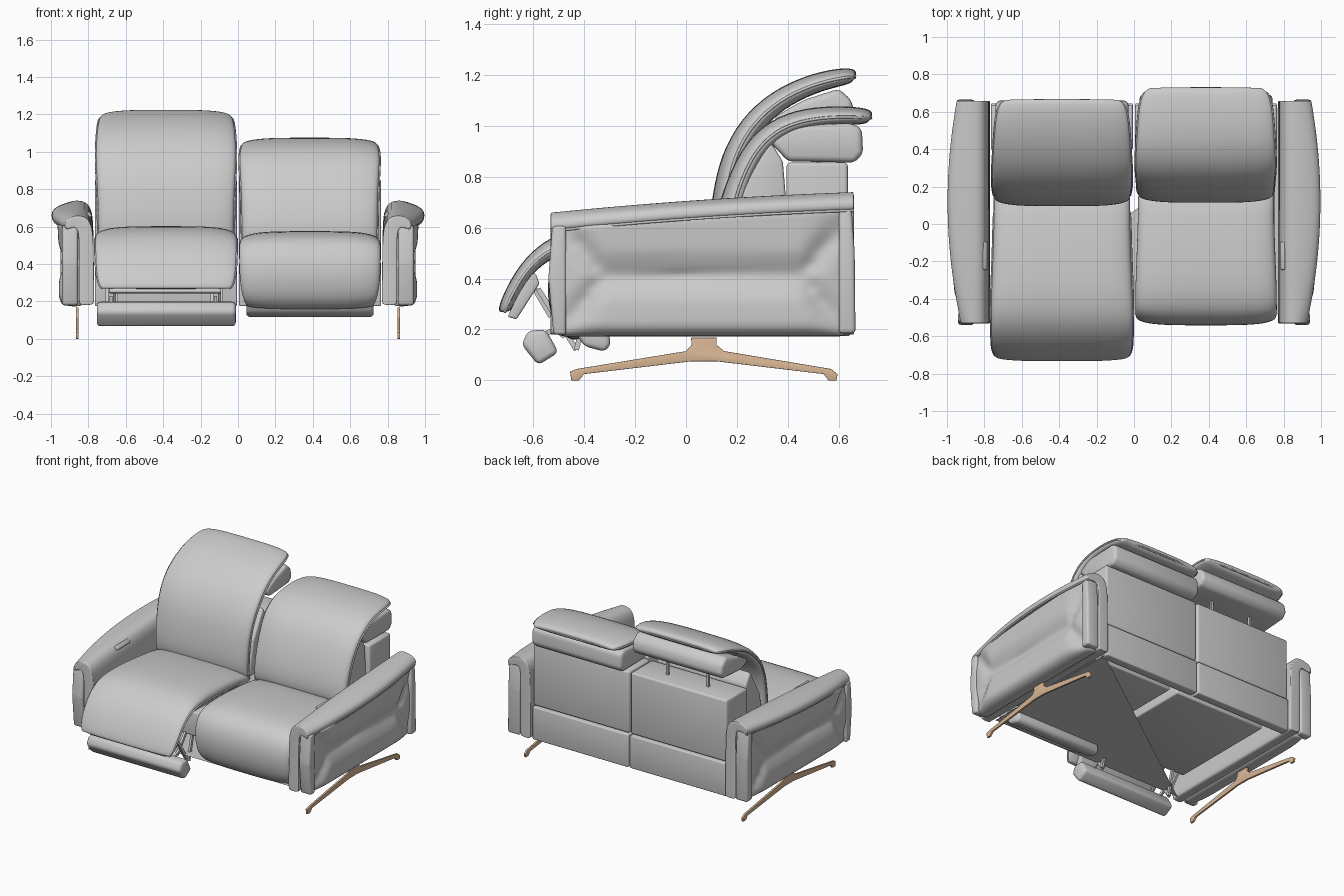
import bpy, bmesh, math
from mathutils import Vector

cube = bpy.data.objects.get("Cube")
if cube:
    bpy.data.objects.remove(cube, do_unlink=True)

wood = bpy.data.materials.new("tan_metal")
wood.use_nodes = True
tan = (.69, .47, .3, 1)
wood.diffuse_color = tan
wood.node_tree.nodes["Principled BSDF"].inputs["Base Color"].default_value = tan


def finish(name, bm, smooth_angle=None, material=None, levels=0):
    """Turn a bmesh into a shaded object."""
    bmesh.ops.recalc_face_normals(bm, faces=bm.faces)
    mesh = bpy.data.meshes.new(name)
    bm.to_mesh(mesh)
    bm.free()
    obj = bpy.data.objects.new(name, mesh)
    bpy.context.collection.objects.link(obj)
    if material:
        mesh.materials.append(material)
    for polygon in mesh.polygons:
        polygon.use_smooth = True
    if smooth_angle:
        bpy.ops.object.select_all(action="DESELECT")
        obj.select_set(True)
        bpy.context.view_layer.objects.active = obj
        bpy.ops.object.shade_smooth_by_angle(angle=math.radians(smooth_angle))
    if levels:
        subdivision = obj.modifiers.new("smooth_surface", "SUBSURF")
        subdivision.levels = subdivision.render_levels = levels
    return obj


def loft(name, rings, levels=2):
    """Skin a row of closed, even-sided rings; both caps are ladders of quads."""
    bm = bmesh.new()
    rows = [[bm.verts.new(point) for point in ring] for ring in rings]
    count = len(rows[0])
    for a, b in zip(rows, rows[1:]):
        for i in range(count):
            j = (i + 1) % count
            bm.faces.new((a[i], a[j], b[j], b[i]))
    for cap in (rows[0], rows[-1]):
        for i in range(count // 2 - 1):
            bm.faces.new((cap[i], cap[i + 1], cap[-2 - i], cap[-1 - i]))
    return finish(name, bm, levels=levels)


def prism(name, profile, x_from, x_to, bevel=0.0, material=None):
    """Extrude a side profile across x, with rounded edges."""
    bm = bmesh.new()
    face = bm.faces.new([bm.verts.new((x_from, y, z)) for y, z in profile])
    extruded = bmesh.ops.extrude_face_region(bm, geom=[face])
    moved = [v for v in extruded["geom"] if isinstance(v, bmesh.types.BMVert)]
    bmesh.ops.translate(bm, verts=moved, vec=(x_to - x_from, 0, 0))
    bmesh.ops.recalc_face_normals(bm, faces=bm.faces)
    if bevel:
        bmesh.ops.bevel(bm, geom=list(bm.edges), offset=bevel, segments=3,
                        profile=0.5, affect="EDGES", clamp_overlap=True)
    return finish(name, bm, smooth_angle=40, material=material)


def box(name, x_span, y_span, z_span, bevel=0.0):
    (y0, y1), (z0, z1) = y_span, z_span
    return prism(name, [(y0, z0), (y1, z0), (y1, z1), (y0, z1)], *x_span, bevel)


def bar(name, x, start, end, width=.02):
    """Flat steel link between two side-view points."""
    a, b = Vector(start), Vector(end)
    side = (b - a).normalized().orthogonal() * width / 2
    return prism(name, [a - side, a + side, b + side, b - side], x - .008, x + .008)


def piping(name, points, radius=.006):
    curve = bpy.data.curves.new(name, "CURVE")
    curve.dimensions = "3D"
    curve.bevel_depth = radius
    curve.bevel_resolution = 1
    curve.resolution_u = 4
    spline = curve.splines.new("NURBS")
    spline.points.add(len(points) - 1)
    for target, point in zip(spline.points, points):
        target.co = (*point, 1)
    spline.use_endpoint_u = True
    bpy.context.collection.objects.link(bpy.data.objects.new(name, curve))


def rounded(value, power):
    return math.copysign(abs(value) ** power, value)


def cushion(name, centre, path, widths, thick, crown=.012, trim=False, sides=24):
    """Padded sheet: its outer face follows the path, thickness goes inward."""
    points = [Vector(p) for p in path]
    last = len(points) - 1
    rings, left, right = [], [], []
    for i, p in enumerate(points):
        along = (points[min(i + 1, last)] - points[max(i - 1, 0)]).normalized()
        inward = Vector((-along.y, along.x))
        w, t = widths[i], thick[i]
        ring = []
        for k in range(sides):
            angle = math.tau * (k + .5) / sides
            u = rounded(math.cos(angle), .4)
            v = t / 2 * (1 - rounded(math.sin(angle), .6))
            if v < t / 2:
                v -= crown * (1 - u * u)
            q = p + inward * v
            ring.append((centre + w * u, q.x, q.y))
        rings.append(ring)
        edge = p + inward * t / 2
        left.append((centre - w, edge.x, edge.y))
        right.append((centre + w, edge.x, edge.y))
    loft(name, rings)
    if trim:
        piping(name + "_piping", left[::-1] + right)


def arm_shape(y):
    """Outer reach and top height of an arm at depth y."""
    reach = 1 - .17 * (y - .12) ** 2
    top = .695 + .068 * y + .01 * (1 - ((y - .06) / .59) ** 2)
    return reach, top


def arm_side(y, z):
    """Outer skin: four pillows meeting in a crease that forks to the corners."""
    fork = min(1, max(0, (-.34 - y) / .16, (y - .47) / .16))
    distance = abs(abs(z - .41) - .2 * fork ** .7)
    puff = math.sqrt(min(1, distance / .1)) * (1 - .5 * fork)
    puff *= math.sqrt(min(1, (z - .17) / .04))
    return .905 + .052 * puff + .05 * max(0, z - .45)


def spread(start, end, count):
    return [start + (end - start) * i / (count - 1) for i in range(count)]


# Arms, front and back end panels, legs
LEG = [(.02, .168), (.12, .168), (.12, .14), (.15, .115), (.57, .045), (.595, .025), (.59, 0),
       (.56, 0), (.54, .025), (.12, .075), (.02, .075), (-.4, .025), (-.42, 0), (-.45, 0),
       (-.455, .035), (-.43, .045), (0, .115), (.022, .14)]
for s, side in ((1, "left"), (-1, "right")):
    core = []
    for y in spread(-.5, .63, 33):
        heights = spread(.172, arm_shape(y)[1] - .055, 19)
        core.append([(s * arm_side(y, z), y, z) for z in heights]
                    + [(s * .83, y, z) for z in reversed(heights)])
    loft(side + "_arm_body", core, levels=1)

    hood, lip = [], []
    for y in [-.532, -.528] + spread(-.5, .62, 12) + [.655, .659]:
        reach, top = arm_shape(y)
        outside = [(.77, .18), (.77, .2), (.771, .4), (.773, top - .12), (.783, top - .045),
                   (.815, top - .003), (.87, top + .002), (reach - .035, top - .01),
                   (reach, top - .035)]
        inside = [(.85, .18), (.85, .2), (.85, .4), (.85, top - .14), (.853, top - .09),
                  (.863, top - .068), (.88, top - .062), (reach - .035, top - .068),
                  (reach - .003, top - .075)]
        hood.append([(s * x, y, z) for x, z in outside + inside[::-1]])
        lip.append((s * (reach - .012), y, top - .072))
    loft(side + "_arm_hood", hood)
    piping(side + "_arm_hood_piping", lip)
    prism(side + "_arm_front_panel",
          [(-.525, .605), (-.54, .4), (-.52, .18), (-.47, .178), (-.47, .61)],
          s * .856, s * .94, .014)
    prism(side + "_arm_back_panel",
          [(.6, .185), (.665, .185), (.662, .5), (.65, .68), (.6, .68)], s * .853, s * .948, .014)
    prism(side + "_leg", LEG, s * .853, s * .867, .002, wood)
    control = box(side + "_control", (-.009, .009), (-.075, .075), (-.016, .016), .008)
    control.location = (s * .795, -.17, .664)
    control.rotation_euler.y = s * math.radians(40)

# Inner frame, back shells and filler cushions of both places
for s, side in ((1, "left"), (-1, "right")):
    span = (s * .006, s * .765)
    box(side + "_upper_back", span, (.395, .635), (.415, .855), .014)
    box(side + "_lower_back", span, (.58, .645), (.175, .408), .008)
    box(side + "_seat_frame", (s * .03, s * .75), (-.4, .4), (.29, .46), .01)
    prism(side + "_back_filler",
          [(.17, .5), (.22, .75), (.33, .94), (.38, .86), (.39, .74), (.39, .5)],
          s * .03, s * .74, .012)
    for x in (.22, .54):
        bar(side + "_headrest_rod", s * x, (.52, .8), (.52, 1.02), .016)

# Triangular dust cover under the frame
dust = bmesh.new()
dust.faces.new([dust.verts.new(p) for p in ((.77, .62, .18), (.77, -.48, .18), (-.77, -.48, .18))])
finish("dust_cover", dust)

# Backrests with folded-over headrest flaps
back_widths = [.3, .345, .362, .37, .377, .372, .365, .365, .36]
back_thick = [.035, .06, .068, .075, .08, .085, .09, .1, .09]
cushion("right_backrest", -.385,
        [(.672, 1.205), (.64, 1.222), (.5, 1.2), (.34, 1.13), (.22, 1.02), (.145, .88),
         (.115, .74), (.1, .62), (.11, .5)], back_widths, back_thick, trim=True)
cushion("left_backrest", .383,
        [(.735, 1.045), (.7, 1.062), (.58, 1.07), (.43, 1.055), (.31, 1.0), (.22, .9),
         (.155, .75), (.12, .62), (.12, .5)], back_widths, back_thick, trim=True)

# Headrest pads behind the flaps
prism("left_headrest_pad",
      [(.325, .94), (.4, .86), (.66, .855), (.695, .89), (.69, .99), (.65, 1.01), (.42, 1.0)],
      .03, .74, .024)
prism("right_headrest_pad",
      [(.34, 1.03), (.42, .985), (.63, 1.0), (.662, 1.04), (.65, 1.1), (.6, 1.145), (.46, 1.1)],
      -.74, -.03, .022)

# Closed seat wraps down the front
cushion("left_seat", .385,
        [(.2, .53), (.02, .56), (-.22, .572), (-.4, .562), (-.5, .51), (-.54, .4), (-.532, .28),
         (-.495, .19), (-.42, .15)],
        [.365, .365, .375, .38, .38, .38, .375, .36, .34],
        [.1, .13, .14, .13, .12, .12, .11, .09, .06], crown=.01)
prism("left_folded_footrest",
      [(-.43, .18), (-.4, .135), (-.32, .113), (-.295, .14), (-.31, .23), (-.42, .24)],
      .045, .725, .02)

# Opened seat with a lifted leg flap
cushion("right_seat", -.385,
        [(.2, .54), (.02, .575), (-.2, .595), (-.4, .597), (-.53, .56), (-.63, .475), (-.695, .37),
         (-.73, .285), (-.725, .265)],
        [.365, .365, .372, .38, .38, .378, .375, .36, .34],
        [.1, .13, .14, .12, .07, .055, .05, .045, .03], crown=.01, trim=True)
prism("right_leg_board", [(-.7, .25), (-.665, .24), (-.575, .38), (-.59, .42), (-.62, .42)],
      -.69, -.09, .008)
prism("right_footrest_pad", [(-.645, .14), (-.58, .06), (-.5, .11), (-.55, .2), (-.62, .195)],
      -.755, -.012, .02)

# Footrest linkage
for x in (-.68, -.12):
    bar("footrest_upper_link", x, (-.6, .37), (-.53, .25))
    bar("footrest_long_link", x + .02, (-.58, .36), (-.43, .12))
    bar("footrest_pad_link", x, (-.58, .17), (-.47, .22))
    bar("footrest_frame_link", x - .02, (-.49, .17), (-.36, .34))
    bar("footrest_short_link", x + .03, (-.43, .12), (-.38, .32))
